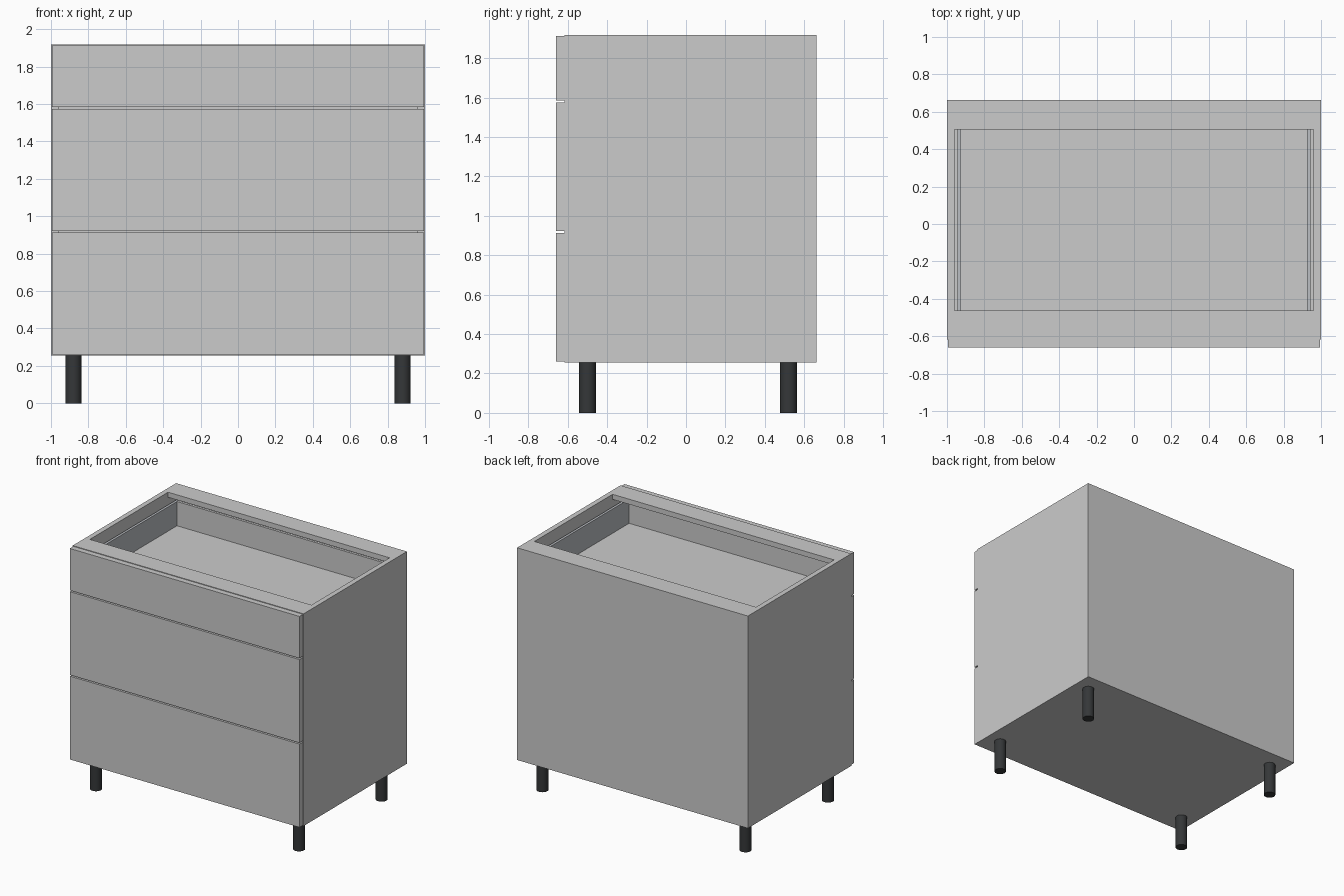
import bpy, bmesh, math

if "Cube" in bpy.data.objects:
    bpy.data.objects.remove(bpy.data.objects["Cube"])


def material(name, rgb):
    m = bpy.data.materials.new(name)
    m.diffuse_color = (*rgb, 1)
    m.use_nodes = True
    m.node_tree.nodes["Principled BSDF"].inputs["Base Color"].default_value = m.diffuse_color
    return m


metal = material("drawer_metal", (0.5, 0.52, 0.55))
black = material("leg_black", (0.035, 0.038, 0.04))


def box(name, x, y, z, mat=None):
    """Axis-aligned panel from (min, max) ranges."""
    bm = bmesh.new()
    bmesh.ops.create_cube(bm, size=1)
    for v in bm.verts:
        v.co = [r[0] + (c + 0.5) * (r[1] - r[0]) for c, r in zip(v.co, (x, y, z))]
    me = bpy.data.meshes.new(name)
    bm.to_mesh(me)
    bm.free()
    ob = bpy.data.objects.new(name, me)
    bpy.context.collection.objects.link(ob)
    if mat:
        me.materials.append(mat)
    return ob


BOT, TOP, T = 0.255, 1.917, 0.04
FRONT, BACK = -0.617, 0.662
IN = 1 - T

# Carcass: sides, floor, back and two top rails
for side, s in (("left", -1), ("right", 1)):
    box(side + "_side_panel", sorted((s * IN, s)), (FRONT, BACK), (BOT, TOP))
box("bottom_panel", (-IN, IN), (FRONT, BACK - 0.02), (BOT, BOT + T))
box("back_panel", (-IN, IN), (BACK - 0.02, BACK), (BOT, TOP))
box("front_top_rail", (-IN, IN), (FRONT, -0.462), (TOP - T, TOP))
box("rear_top_rail", (-IN, IN), (0.505, BACK - 0.02), (TOP - T, TOP))

# Drawers: front, floor, back and thin metal sides
fronts = (("lower", 0.26, 0.912), ("middle", 0.922, 1.574), ("upper", 1.584, 1.912))
for name, z0, z1 in fronts:
    floor, rim = z0 + 0.056, z0 + 0.246
    box(name + "_drawer_front", (-0.995, 0.995), (-0.66, FRONT), (z0, z1))
    box(name + "_drawer_floor", (-0.925, 0.925), (FRONT, 0.585), (floor - 0.018, floor))
    box(name + "_drawer_back", (-0.925, 0.925), (0.566, 0.585), (floor, rim))
    for side, s in (("left", -1), ("right", 1)):
        box(f"{name}_drawer_{side}_side", sorted((s * 0.925, s * 0.944)),
            (FRONT, 0.585), (floor - 0.018, rim), metal)

# Four round legs
for yname, y in (("front", -0.5), ("rear", 0.52)):
    for side, x in (("left", -0.88), ("right", 0.88)):
        bpy.ops.mesh.primitive_cylinder_add(vertices=32, radius=0.043, depth=BOT,
                                            location=(x, y, BOT / 2))
        leg = bpy.context.object
        leg.name = f"{yname}_{side}_leg"
        leg.data.materials.append(black)
        bpy.ops.object.shade_smooth_by_angle(angle=math.radians(30))
